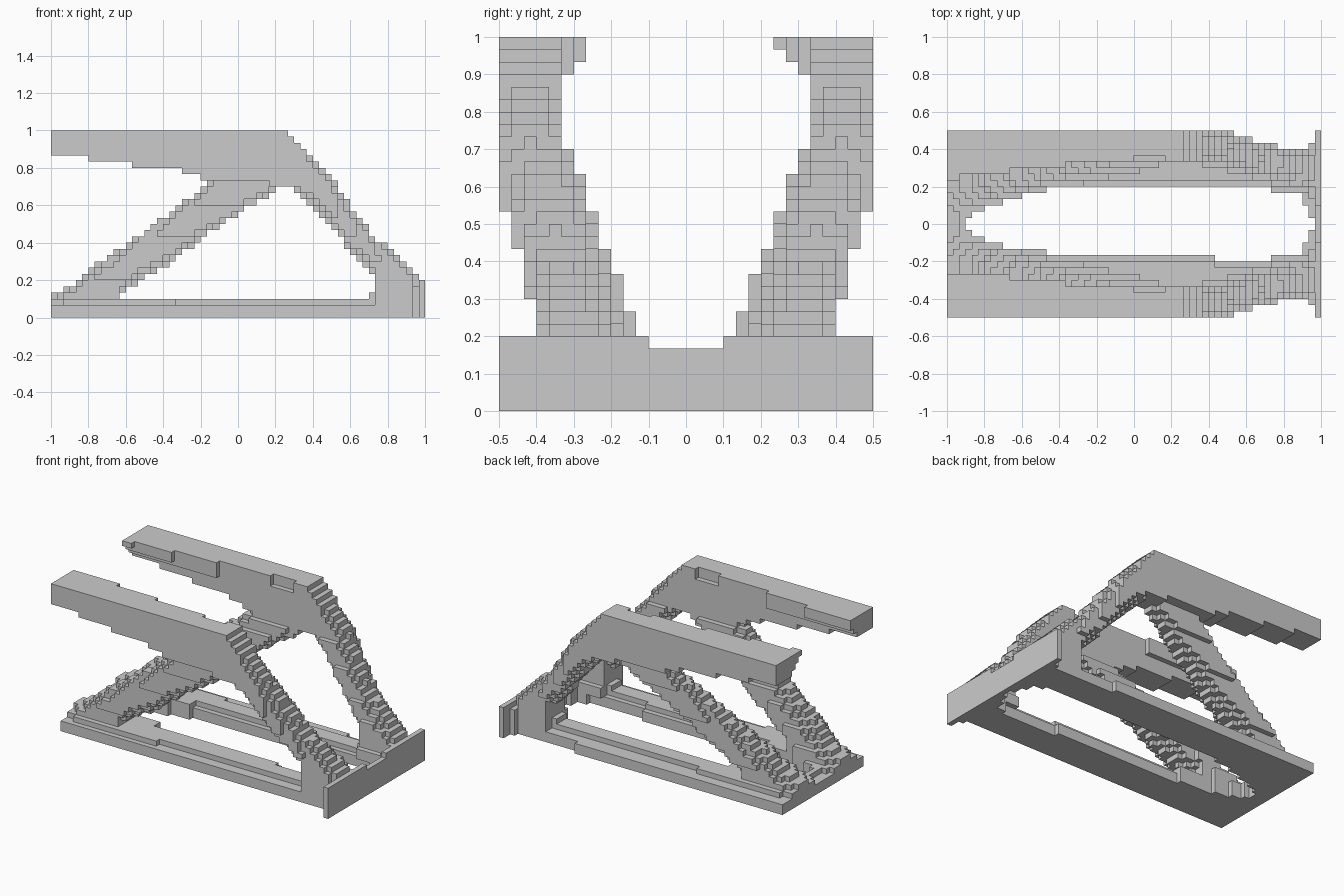
import bpy, bmesh
from mathutils import Vector

cube = bpy.data.objects.get("Cube")
if cube:
    bpy.data.objects.remove(cube, do_unlink=True)

N = 30                      # blocks per unit
NX, NY, NZ = 2 * N, N, N

grey = bpy.data.materials.new("plain grey")
grey.use_nodes = True
COLOUR = (0.6, 0.6, 0.6, 1)
grey.diffuse_color = COLOUR
grey.node_tree.nodes["Principled BSDF"].inputs["Base Color"].default_value = COLOUR


def lerp(points, t):
    """Piecewise linear profile through (t, value) points."""
    if t <= points[0][0]:
        return points[0][1]
    for (a, u), (b, v) in zip(points, points[1:]):
        if t <= b:
            return u + (v - u) * (t - a) / (b - a)
    return points[-1][1]


# Heights along x
BEAM_BOTTOM = [(-1, .87), (-.8, .85), (-.57, .815), (-.3, .785), (-.14, .73), (.3, .71)]
FRONT_TOP = [(.26, 1), (.5, .74), (.73, .43), (.83, .36), (1, .19)]
FRONT_BOTTOM = [(.2, .7), (.3, .685), (.4, .6), (.63, .32), (.72, .24), (.745, 0)]
REAR_TOP = [(-1, .12), (-.9, .17), (-.73, .3), (-.53, .44), (-.3, .61), (-.13, .74), (.1, .8)]
REAR_BOTTOM = [(-.65, 0), (-.63, .13), (-.4, .27), (-.2, .42), (0, .55), (.23, .7)]
# Distances from the middle plane, along x or z
BEAM_INNER = [(-1, .24), (-.6, .29), (-.2, .335), (.25, .37)]
FRONT_INNER = [(.1, .18), (.25, .2), (.4, .25), (.6, .29), (.75, .335)]
FRONT_OUTER_Z = [(.2, .39), (.3, .42), (.43, .45), (.57, .49), (.6, .5)]
FRONT_OUTER_X = [(.51, .5), (.55, .48), (.65, .445), (.78, .41), (.9, .395)]
REAR_INNER = [(.1, .08), (.2, .13), (.4, .2), (.57, .26), (.72, .325)]
REAR_OUTER = [(.1, .34), (.3, .36), (.55, .41), (.75, .45)]
HOLE = [(-.92, 0), (-.87, .06), (-.77, .1), (-.6, .15), (-.43, .19), (.84, .19), (.9, .14), (.94, .03)]


def round_bar(a, z, inner, outer, bottom, top, rounding):
    """True inside a bar whose edges are rounded off across its width."""
    if not inner < a < outer:
        return False
    t = (2 * a - inner - outer) / (outer - inner)
    trim = rounding * t * t
    return bottom + trim < z < top - trim


def top_beam(x, y, z):
    # the inner lip steps outward below the top face
    inner = max(min(.333, 1.23 - z), .26 if y < 0 else 0)
    if z > .93:
        inner = max(inner, lerp(BEAM_INNER, x))
    elif z > .9:
        inner = max(inner, min(.333, lerp(BEAM_INNER, x)))
    return x < .3 and lerp(BEAM_BOTTOM, x) < z < lerp(FRONT_TOP, x) and abs(y) > inner


def front_leg(x, y, z):
    outer = min(lerp(FRONT_OUTER_Z, z), lerp(FRONT_OUTER_X, x))
    rounding = .07 * min(1, 2.5 * (1 - z))
    return x > .15 and round_bar(abs(y), z, lerp(FRONT_INNER, z), outer,
                                 lerp(FRONT_BOTTOM, x), lerp(FRONT_TOP, x), rounding)


def rear_leg(x, y, z):
    inner = max(lerp(REAR_INNER, z), lerp(HOLE, x))
    return x < .3 and round_bar(abs(y), z, inner, lerp(REAR_OUTER, z),
                                lerp(REAR_BOTTOM, x), lerp(REAR_TOP, x), .06)


def base_frame(x, y, z):
    a = abs(y)
    outer = .433 if y > 0 and x < .5 else .4
    inner = lerp(HOLE, x) - (.03 if y < 0 and -.6 < x < .43 else 0)
    if not inner < a < outer:
        return False
    if z < .067:
        return True
    # raised middle strip of each rail, with a small fillet at the front leg
    ledge_in = inner + .033 if -.45 < x < .8 else inner
    ledge_out = .37 if x < -.33 else .34
    height = .133 if .7 < x < .8 else .1
    return ledge_in < a < ledge_out and x > -.95 and z < height


def end_plate(x, y, z):
    a = abs(y)
    if x > .967:
        return z < (.2 if a > .1 else .167)
    return x > .933 and .14 < a < .433 and z < .17


PARTS = {"end_plate": end_plate, "base_frame": base_frame, "top_beams": top_beam,
         "front_legs": front_leg, "rear_legs": rear_leg}

# Sort every block of the grid into the first part that claims it
owner = {}
for i in range(NX):
    for j in range(NY):
        for k in range(NZ):
            x, y, z = (i + .5) / N - 1, (j + .5) / N - .5, (k + .5) / N
            for name, inside in PARTS.items():
                if inside(x, y, z):
                    owner[i, j, k] = name
                    break


def block_sides(cell):
    """Corner loops of the exposed sides of one block."""
    for axis in range(3):
        u, v = (axis + 1) % 3, (axis + 2) % 3
        for step in (1, -1):
            near = list(cell)
            near[axis] += step
            if tuple(near) in owner:
                continue
            loop = []
            for du, dv in ((0, 0), (1, 0), (1, 1), (0, 1)):
                p = list(cell)
                p[axis] += step > 0
                p[u] += du
                p[v] += dv
                loop.append(tuple(p))
            yield loop if step > 0 else loop[::-1]


# Build each part as a stepped shell and merge its flat areas
for name in PARTS:
    bm = bmesh.new()
    corners = {}
    for cell, part in owner.items():
        if part != name:
            continue
        for loop in block_sides(cell):
            for p in loop:
                if p not in corners:
                    corners[p] = bm.verts.new(Vector(p) / N - Vector((1, .5, 0)))
            bm.faces.new([corners[p] for p in loop])
    bmesh.ops.dissolve_limit(bm, angle_limit=.01, verts=bm.verts, edges=bm.edges)
    mesh = bpy.data.meshes.new(name)
    bm.to_mesh(mesh)
    bm.free()
    mesh.materials.append(grey)
    bpy.context.collection.objects.link(bpy.data.objects.new(name, mesh))
